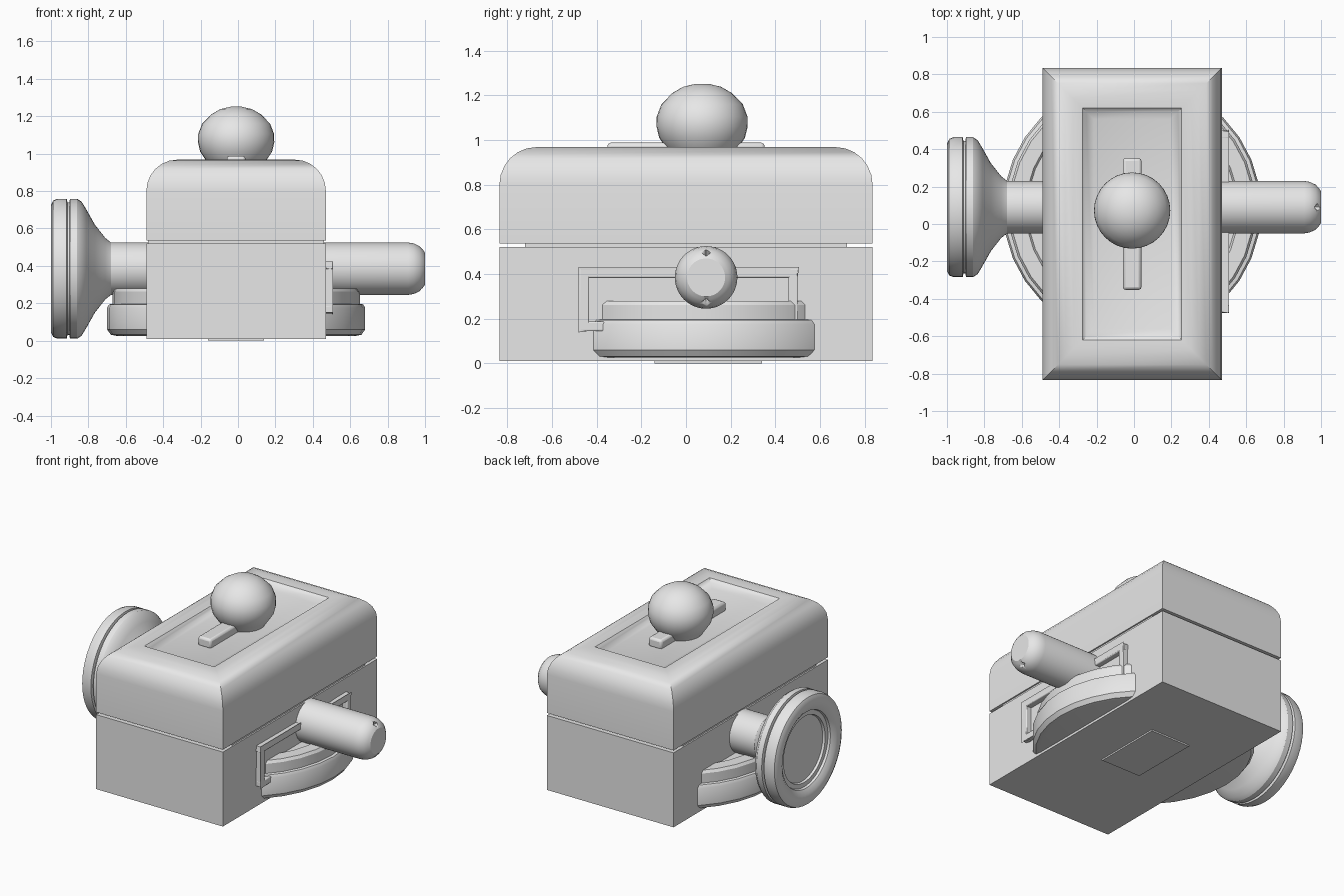
import bpy
import bmesh
import math
from mathutils import Matrix, Vector

cube = bpy.data.objects.get("Cube")
if cube:
    bpy.data.objects.remove(cube, do_unlink=True)

grey = bpy.data.materials.new("plain_grey")
grey.use_nodes = True
grey.diffuse_color = (0.8, 0.8, 0.8, 1)
grey.node_tree.nodes["Principled BSDF"].inputs["Base Color"].default_value = (0.8, 0.8, 0.8, 1)

MID = -0.01                    # centre of the case across its width
AXIS_Y, AXIS_Z = 0.09, 0.385   # line of the side shaft
TO_X = Matrix.Rotation(math.radians(90), 4, "Y")


def finish(name, bm, bevel=0, matrix=None):
    """Turn a bmesh into a shaded object with the common material."""
    bmesh.ops.remove_doubles(bm, verts=bm.verts, dist=1e-5)
    bmesh.ops.recalc_face_normals(bm, faces=bm.faces)
    if matrix:
        bm.transform(matrix)
    mesh = bpy.data.meshes.new(name)
    bm.to_mesh(mesh)
    bm.free()
    mesh.materials.append(grey)
    ob = bpy.data.objects.new(name, mesh)
    bpy.context.collection.objects.link(ob)
    if bevel:
        mod = ob.modifiers.new("soft_edges", "BEVEL")
        mod.width, mod.segments = bevel, 2
    bpy.ops.object.select_all(action="DESELECT")
    ob.select_set(True)
    bpy.context.view_layer.objects.active = ob
    bpy.ops.object.shade_smooth_by_angle(angle=math.radians(32))
    return ob


def loft(rings):
    """Skin a stack of closed rings and cap both ends."""
    bm = bmesh.new()
    loops = [[bm.verts.new(p) for p in ring] for ring in rings]
    n = len(loops[0])
    for a, b in zip(loops, loops[1:]):
        for i in range(n):
            j = (i + 1) % n
            bm.faces.new((a[i], a[j], b[j], b[i]))
    bm.faces.new(loops[0][::-1])
    bm.faces.new(loops[-1])
    return bm


def lathe(name, profile, matrix, sides=48):
    """Revolve (radius, height) points about z, then place the result."""
    turns = [2 * math.pi * i / sides for i in range(sides)]
    rings = [[(r * math.cos(t), r * math.sin(t), h) for t in turns] for r, h in profile]
    return finish(name, loft(rings), matrix=matrix)


def boxes(name, spans, bevel=0):
    """One object from boxes given as (low corner, high corner)."""
    bm = bmesh.new()
    for lo, hi in spans:
        lo, hi = Vector(lo), Vector(hi)
        place = Matrix.Translation((lo + hi) / 2) @ Matrix.Diagonal((*(hi - lo), 1))
        bmesh.ops.create_cube(bm, size=1, matrix=place)
    return finish(name, bm, bevel)


# Case: lower body, narrow seam and underside plate
boxes("lower_case", [((-0.49, -0.835, 0.01), (0.47, 0.835, 0.52))])
boxes("case_seam", [((-0.48, -0.72, 0.5), (0.46, 0.72, 0.55))])
boxes("underside_plate", [((-0.16, -0.14, 0), (0.14, 0.34, 0.02))])

# Lid: stacked rectangles with rounded shoulders and a sunken panel
steps = [(0, 0.537)]
for i in range(7):
    a = math.radians(15 * i)
    steps.append((0.165 * (1 - math.cos(a)), 0.8 + 0.168 * math.sin(a)))
steps += [(0.215, 0.965), (0.235, 0.945), (0.275, 0.93)]
rings = []
for inset, z in steps:
    w, d = 0.48 - inset, 0.835 - inset
    rings.append([(MID + sx * w, sy * d, z) for sx, sy in ((-1, -1), (1, -1), (1, 1), (-1, 1))])
finish("lid", loft(rings))

# Top bar and knob
boxes("top_bar", [((-0.06, -0.352, 0.92), (0.04, 0.352, 0.988))], bevel=0.015)
lathe("top_knob", [(0.13, 0.92), (0.165, 0.97), (0.192, 1.01), (0.204, 1.06), (0.203, 1.105),
                   (0.182, 1.16), (0.133, 1.21), (0.085, 1.238), (0.03, 1.251)],
      Matrix.Translation((MID, 0.072, 0)), 32)

# Stepped round base
lathe("round_base", [(0.64, 0.026), (0.67, 0.032), (0.69, 0.06), (0.69, 0.175), (0.68, 0.194),
                     (0.662, 0.197), (0.662, 0.262), (0.65, 0.28), (0.57, 0.28), (0.56, 0.265)],
      Matrix.Translation((MID, 0.08, 0)), 32)

# Side shaft, with the tip notched above and below
shaft_place = Matrix.Translation((0, AXIS_Y, AXIS_Z)) @ TO_X
shaft = lathe("side_shaft", [(0.14, -0.72), (0.14, 0.91), (0.135, 0.94), (0.12, 0.972),
                             (0.1, 0.99), (0.085, 1.0)], shaft_place)
for side in (-1, 1):
    bm = bmesh.new()
    bmesh.ops.create_cone(bm, segments=4, radius1=0.04, radius2=0.005, depth=0.14, cap_ends=True)
    tilt = Matrix.Rotation(math.radians(-90 - side * 35), 4, "Y")
    cutter = finish("notch_cutter", bm,
                    matrix=Matrix.Translation((0.985, AXIS_Y, AXIS_Z + side * 0.115)) @ tilt)
    cutter.hide_render = True
    cutter.hide_viewport = True
    cut = shaft.modifiers.new("notch", "BOOLEAN")
    cut.operation, cut.solver, cut.object = "DIFFERENCE", "EXACT", cutter

# Flared horn with a grooved rim and a dished end
lathe("side_horn", [(0.13, -0.66), (0.141, -0.68), (0.165, -0.71), (0.235, -0.765), (0.315, -0.81),
                    (0.358, -0.836), (0.374, -0.86), (0.374, -0.898), (0.355, -0.902),
                    (0.355, -0.912), (0.374, -0.916), (0.374, -0.965), (0.365, -0.988),
                    (0.34, -1.0), (0.29, -0.995), (0.26, -0.975), (0.255, -0.96),
                    (0.225, -0.96), (0.22, -0.945)], shaft_place)

# Thin handle frame on the left wall, with hooked feet
front, back, low, high, t = -0.475, 0.5, 0.145, 0.425, 0.042
x0, x1 = 0.46, 0.508
boxes("side_frame", [((x0, front, high - t), (x1, back, high)),
                     ((x0, front, low), (x1, front + t, high)),
                     ((x0, back - t, low), (x1, back, high)),
                     ((x0, front, low), (x1, front + 0.11, low + t)),
                     ((x0, back - 0.11, low), (x1, back, low + t))], bevel=0.006)
